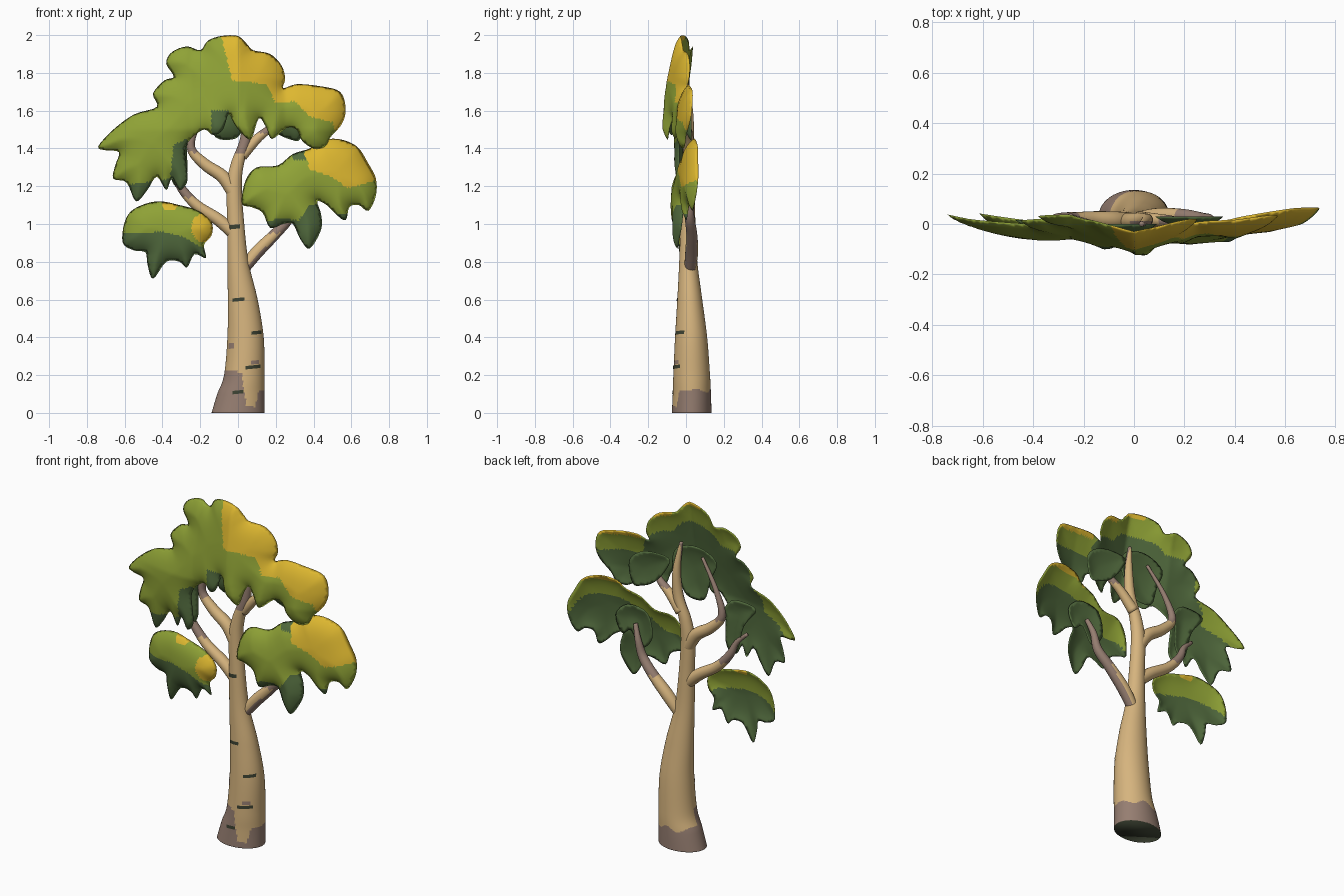
import bpy, bmesh, math
from mathutils import Vector
from mathutils.geometry import delaunay_2d_cdt

if "Cube" in bpy.data.objects:
    bpy.data.objects.remove(bpy.data.objects["Cube"])


def material(name, rgb):
    m = bpy.data.materials.new(name)
    lin = [((c / 255 + 0.055) / 1.055) ** 2.4 for c in rgb]
    m.diffuse_color = (*lin, 1)
    m.use_nodes = True
    m.node_tree.nodes["Principled BSDF"].inputs["Base Color"].default_value = m.diffuse_color
    return m


LEAF = [material("leaf_green", (143, 162, 54)), material("leaf_yellow", (222, 184, 48)),
        material("leaf_dark_green", (82, 107, 62))]
BARK = [material("bark_tan", (214, 180, 126)), material("bark_brown", (150, 126, 113)),
        material("bark_mark", (60, 66, 50))]


def spline(pts, n, closed=False):
    """Catmull-Rom curve through points of any dimension."""
    pts = [Vector(p) for p in pts]
    k, out = len(pts), []
    for i in range(k if closed else k - 1):
        ids = [i - 1, i, i + 1, i + 2]
        a, b, c, d = [pts[j % k] if closed else pts[min(max(j, 0), k - 1)] for j in ids]
        for s in range(n):
            t = s / n
            out.append(0.5 * (2 * b + (c - a) * t + (2 * a - 5 * b + 4 * c - d) * t * t
                              + (3 * b - a - 3 * c + d) * t ** 3))
    if not closed:
        out.append(pts[-1])
    return out


def lerp_table(x, table):
    if x <= table[0][0]:
        return table[0][1]
    for (x0, y0), (x1, y1) in zip(table, table[1:]):
        if x <= x1:
            return y0 + (y1 - y0) * (x - x0) / (x1 - x0)
    return table[-1][1]


def finish(bm, name, mats, rule):
    bmesh.ops.recalc_face_normals(bm, faces=bm.faces)
    for f in bm.faces:
        f.smooth = True
        f.material_index = rule(f)
    me = bpy.data.meshes.new(name)
    bm.to_mesh(me)
    bm.free()
    for m in mats:
        me.materials.append(m)
    ob = bpy.data.objects.new(name, me)
    bpy.context.collection.objects.link(ob)
    return ob


def loft(rings, name, rule):
    bm = bmesh.new()
    rows = [[bm.verts.new(p) for p in r] for r in rings]
    for a, b in zip(rows, rows[1:]):
        for i in range(len(a)):
            j = (i + 1) % len(a)
            bm.faces.new((a[i], a[j], b[j], b[i]))
    bm.faces.new(rows[0])
    bm.faces.new(rows[-1])
    return finish(bm, name, BARK, rule)


# ---- Trunk: z, centre x, centre y, radius x, radius y
trunk = spline([(0, 0, .03, .14, .105), (.1, .015, .031, .125, .101), (.2, .033, .03, .107, .097),
                (.4, .04, .027, .096, .085), (.6, .025, .02, .079, .066), (.8, 0, .012, .056, .048),
                (1, -.012, .01, .045, .04), (1.2, -.02, .01, .04, .036), (1.32, -.003, .012, .035, .032),
                (1.45, .04, .015, .03, .028), (1.6, .05, .015, .022, .022), (1.76, .03, .0, .01, .01)], 14)
SEG = 72
rings = [[(x + rx * math.cos(2 * math.pi * i / SEG), y + ry * math.sin(2 * math.pi * i / SEG), z)
          for i in range(SEG)] for z, x, y, rx, ry in trunk]


def trunk_colour(f):
    x, y, z = f.calc_center_median()
    if z < 0.001:
        return 2
    if z > 1.3:
        return int(y < .012 and z > 1.37)
    if y > .03:
        return int(z < .12 + .012 * math.sin(x * 50))
    limit = lerp_table(x, [(-.02, .225), (.02, .21), (.03, .12), (.045, .04), (.09, .03), (.11, .12)])
    return int(z < limit)


loft(rings, "trunk", trunk_colour)


# ---- Dark bark marks hugging the front of the trunk
def bark_mark(x0, z0, w, h, idx=2):
    bm = bmesh.new()
    rows = []
    for j in (-.5, .5):
        row = []
        for i in range(9):
            x, z = x0 + w * (i / 8 - .5), z0 + h * j + .1 * w * (i / 8 - .5)
            cx, cy, rx, ry = [lerp_table(z, [(r[0], r[k]) for r in trunk]) for k in (1, 2, 3, 4)]
            s = max(0, 1 - ((x - cx) / rx) ** 2)
            row.append(bm.verts.new((x, cy - ry * math.sqrt(s) - .003, z)))
        rows.append(row)
    for i in range(8):
        bm.faces.new((rows[0][i], rows[0][i + 1], rows[1][i + 1], rows[1][i]))
    finish(bm, "bark_mark", BARK, lambda f: idx)


for m in [(-.02, .985, .06, .022), (.003, .6, .065, .018), (.098, .425, .055, .018),
          (.08, .243, .078, .018), (0, .11, .06, .018), (.09, .268, .04, .02, 1), (-.035, .355, .03, .03, 1)]:
    bark_mark(*m)


# ---- Branches: x, y, z, radius; tips (and optionally one side) turn brown
def branch(name, pts, brown_from, brown_side=9):
    path = spline(pts, 5)
    rs = []
    for i, p in enumerate(path):
        t = (path[min(i + 1, len(path) - 1)] - path[max(i - 1, 0)]).to_3d().normalized()
        u = t.cross(Vector((0, 1, 0))).normalized()
        v = t.cross(u)
        rs.append([p.to_3d() + p[3] * (u * math.cos(a) + v * math.sin(a))
                   for a in [2 * math.pi * k / 20 for k in range(20)]])
    loft(rs, name, lambda f: int(f.calc_center_median().z > brown_from or f.normal.x > brown_side))


branch("left_upper_branch", [(-.02, .01, 1.16, .036), (-.08, .015, 1.25, .035), (-.18, .02, 1.32, .03),
                             (-.25, .02, 1.41, .022), (-.2, .01, 1.55, .014), (-.1, -.01, 1.7, .008)], 1.38)
branch("left_lower_branch", [(-.01, .01, .94, .034), (-.1, .015, 1.02, .033), (-.22, .02, 1.1, .028),
                             (-.3, .02, 1.19, .023), (-.34, .01, 1.27, .015), (-.4, 0, 1.33, .01)], 1.14)
branch("right_lower_branch", [(.02, .02, .75, .03), (.1, .03, .85, .034), (.2, .03, .95, .029),
                              (.27, .02, 1.03, .025), (.3, .02, 1.12, .018), (.33, 0, 1.2, .012)], .95, .35)
branch("right_upper_branch", [(.02, .02, 1.36, .03), (.1, .015, 1.45, .025), (.16, .01, 1.5, .02),
                              (.23, -.01, 1.57, .012)], 1.48)


# ---- Foliage: outline in hundredths, puffed toward the front and hollow behind
def foliage(name, outline, base, depth, colour, step=.014, thick=.02, all_dark=False):
    rim = [p / 100 for p in spline(outline, 4, True)]
    n = len(rim)
    edges = [(rim[i - 1], rim[i] - rim[i - 1], max((rim[i] - rim[i - 1]).length_squared, 1e-9)) for i in range(n)]

    def dist(p):
        best = 9
        for a, ab, l2 in edges:
            ap = p - a
            t = min(1, max(0, ap.dot(ab) / l2))
            best = min(best, (ap - ab * t).length_squared)
        return math.sqrt(best)

    xs, zs = [p.x for p in rim], [p.y for p in rim]
    pts = list(rim)
    z, row = min(zs), 0
    while z < max(zs):
        x = min(xs) + (row % 2) * step / 2
        while x < max(xs):
            p = Vector((x, z))
            if dist(p) > step * .5:
                pts.append(p)
            x += step
        z, row = z + step * .87, row + 1
    verts, _, tris = delaunay_2d_cdt(pts, [], [list(range(n))], 1, 1e-5)[:3]
    bm = bmesh.new()
    front, back = [], []
    for p in verts:
        d = dist(p)
        q = 1 - math.exp(-d / .05)
        y = base(p.x, p.y) - depth * q
        front.append(bm.verts.new((p.x, y, p.y)))
        back.append(front[-1] if d < 1e-4 else bm.verts.new((p.x, y + .004 + thick * q, p.y)))
    back_faces = set()
    for t in tris:
        bm.faces.new([front[i] for i in t])
        if any(back[i] != front[i] for i in t):
            back_faces.add(bm.faces.new([back[i] for i in reversed(t)]))

    def rule(f):
        c = f.calc_center_median()
        if all_dark:
            return 2
        if f in back_faces:
            top = max([p.y for p in rim if abs(p.x - c.x) < .04] or [0])
            if top - c.z > .13:
                return 2
            return 1 if top - c.z < .03 and colour(c.x, c.z) == 1 else 0
        return colour(c.x, c.z)

    return finish(bm, name, LEAF, rule)


def crown_colour(x, z):
    if x > -.1 and z > lerp_table(x, [(-.09, 2), (-.03, 1.76), (.15, 1.74), (.2, 1.64), (.3, 1.65),
                                      (.38, 1.57), (.5, 1.54), (.55, 1.4)]):
        return 1
    droop = lerp_table(x, [(-.64, 1.2), (-.5, 1.22), (-.36, 1.24), (-.34, 1.42), (-.27, 1.45), (-.25, 1.3)])
    return 2 if x < -.25 and z < droop or -.14 < x < -.05 and z < 1.6 else 0


def left_colour(x, z):
    if (x + .36) ** 2 + ((z - 1.1) * 1.5) ** 2 < .0016 or (x + .19) ** 2 * 1.8 + (z - .98) ** 2 < .0055:
        return 1
    return 2 if z < lerp_table(x, [(-.6, .95), (-.4, .96), (-.28, .93), (-.2, .88)]) else 0


def right_colour(x, z):
    if x > .355 and z > lerp_table(x, [(.36, 1.36), (.38, 1.29), (.5, 1.25), (.58, 1.19), (.73, 1.23)]):
        return 1
    if .29 < x < .37 and z > 1.34:
        return 2
    return 2 if z < lerp_table(x, [(.1, 1.0), (.22, 1.03), (.32, 1.02), (.38, 1.1), (.46, 1.1), (.5, 1.05)]) else 0


def crown_base(x, z):
    lean = max(0, 1 - (x / .75) ** 2) * min(1, max(0, (2 - z) / .5)) ** 1.5
    return -.03 + .07 * min(1, abs(x) / .25) + .1 * max(0, x - .4) - .085 * lean


foliage("crown_foliage", [
    (-74, 141), (-66, 150), (-55, 158), (-43, 162), (-45, 169), (-39, 176), (-34, 178), (-38, 185), (-35, 191),
    (-27, 194), (-20, 192), (-16, 197), (-9, 199.5), (0, 199.5), (5, 195), (8, 192), (17, 190), (23, 184),
    (25, 177), (24, 172), (31, 174), (43, 173), (54, 170), (57, 161), (55, 153), (49, 146), (46, 141),
    (40, 140), (34, 144), (31, 150), (26, 151), (18, 145), (15, 151), (11, 156), (7, 145), (2, 148),
    (-2, 153), (-5, 158), (-8, 150), (-13, 147), (-18, 150), (-25, 145), (-28, 139), (-27, 129), (-27, 122),
    (-31, 118), (-35, 124), (-38, 118), (-43, 125), (-48, 118), (-54, 112), (-59, 122), (-66, 124),
    (-65, 131), (-63, 138), (-70, 139)], crown_base, .045, crown_colour)

foliage("left_foliage", [
    (-61, 90), (-60, 101), (-55, 108), (-43, 112), (-31, 110), (-21, 107), (-14, 101), (-14, 94), (-18, 89),
    (-17, 82), (-23, 84), (-27, 77), (-31, 80), (-38, 80), (-45, 71), (-48, 79), (-49, 85), (-55, 86)],
    lambda x, z: -.01 + .05 * (x / .6) ** 2, .055, left_colour)

foliage("right_foliage", [
    (2, 111), (4, 123), (10, 130), (21, 131), (29, 137), (38, 140), (43, 144), (53, 145), (63, 141), (69, 132),
    (73, 124), (73, 115), (69, 107), (64, 110), (59, 109), (57, 102), (52, 105), (47, 110), (42, 112),
    (44, 105), (44, 97), (38, 87), (33, 92), (29, 100), (24, 100), (17, 98), (13, 106), (7, 109)],
    lambda x, z: -.03 + .09 * (x / .73) ** 2 + .12 * (z - 1.2), .055, right_colour)

# ---- Dark inner leaf lobes hanging behind the foliage
for label, y, outline in [
        ("middle", .0, [(-20, 170), (-8, 176), (6, 172), (9, 160), (3, 150), (-2, 145), (-12, 146), (-16, 158)]),
        ("right", .03, [(9, 166), (25, 166), (35, 158), (33, 145), (27, 145), (19, 149), (12, 157)]),
        ("left", .015, [(-47, 150), (-33, 152), (-26, 145), (-27, 139), (-27, 126), (-31, 119), (-35, 123), (-39, 138)]),
        ("lower_right", .0, [(25, 128), (38, 130), (46, 122), (42, 112), (36, 115), (30, 106), (22, 114)])]:
    foliage(label + "_inner_leaves", outline, lambda x, z, y=y: y, .05, None, .018, .025, True)
